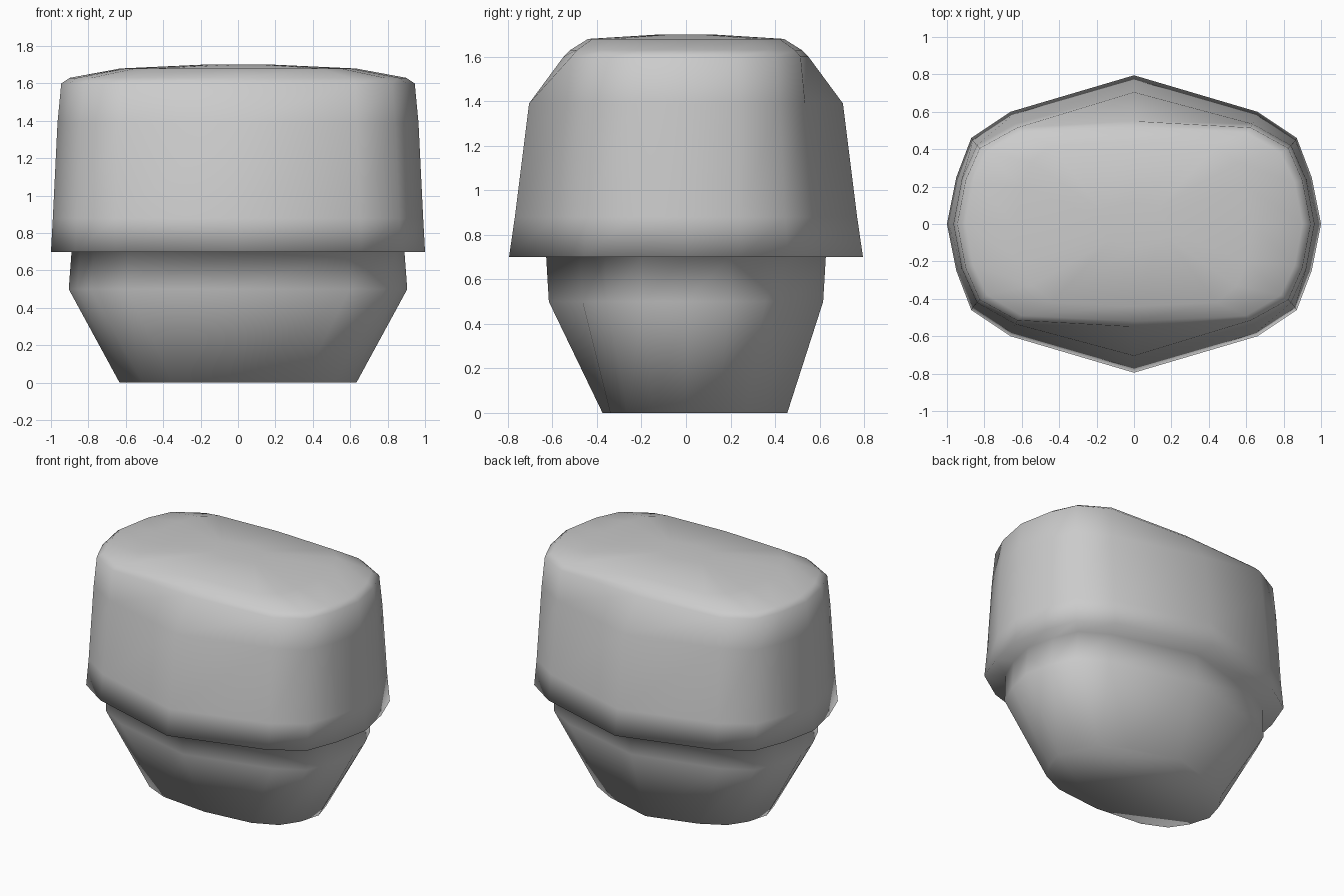
import bpy, bmesh

if "Cube" in bpy.data.objects:
    bpy.data.objects.remove(bpy.data.objects["Cube"])

# Quarter outline of the cap rim (side to front), mirrored into a 16-sided ring
RIM = [(1, 0), (.95, .25), (.87, .46), (.66, .60), (0, .795)]


def scaled(sx, sy):
    return [(x * sx, y * sy) for x, y in RIM]


def ring(front, z, back=None):
    back = back or front
    right = [(x, -y, z) for x, y in reversed(front)] + [(x, y, z) for x, y in back[1:]]
    left = [(-x, y, z) for x, y, z in reversed(right[1:-1])]
    return right + left


def loft(name, rings):
    bm = bmesh.new()
    loops = [[bm.verts.new(p) for p in r] for r in rings]
    n = len(loops[0])
    for a, b in zip(loops, loops[1:]):
        for i in range(n):
            j = (i + 1) % n
            bm.faces.new((a[i], a[j], b[j], b[i]))
    bm.faces.new(list(reversed(loops[0])))
    bm.faces.new(loops[-1])
    bmesh.ops.recalc_face_normals(bm, faces=bm.faces)
    for f in bm.faces:
        f.smooth = True
    me = bpy.data.meshes.new(name)
    bm.to_mesh(me)
    bm.free()
    ob = bpy.data.objects.new(name, me)
    bpy.context.collection.objects.link(ob)
    return ob


# Foot outline: the back is slightly more pointed than the front
foot_front = [(.633, 0), (.59, .146), (.51, .265), (.345, .34), (0, .375)]
foot_back = foot_front[:3] + [(.345, .355), (0, .455)]
# Shoulder and top outlines of the cap
shoulder = [(.965, 0), (.92, .24), (.84, .42), (.635, .535), (0, .705)]
upper = [(.945, 0), (.90, .235), (.825, .405), (.625, .515), (0, .55)]
bevel = [(.90, 0), (.86, .22), (.785, .38), (.60, .49), (0, .52)]
crown = [(.63, 0), (.60, .20), (.55, .33), (.44, .42), (0, .44)]

# Tapered base and overhanging cap form one continuous smooth shell
loft("capped_base", [
    ring(foot_front, 0, foot_back),
    ring(scaled(.905, .775), .5),
    ring(scaled(.89, .79), .7),
    ring(RIM, .7),
    ring(scaled(.99, .967), .88),
    ring(shoulder, 1.39),
    ring(upper, 1.6),
    ring(bevel, 1.63),
    ring(crown, 1.68),
    ring(scaled(.2, .15), 1.7),
])
